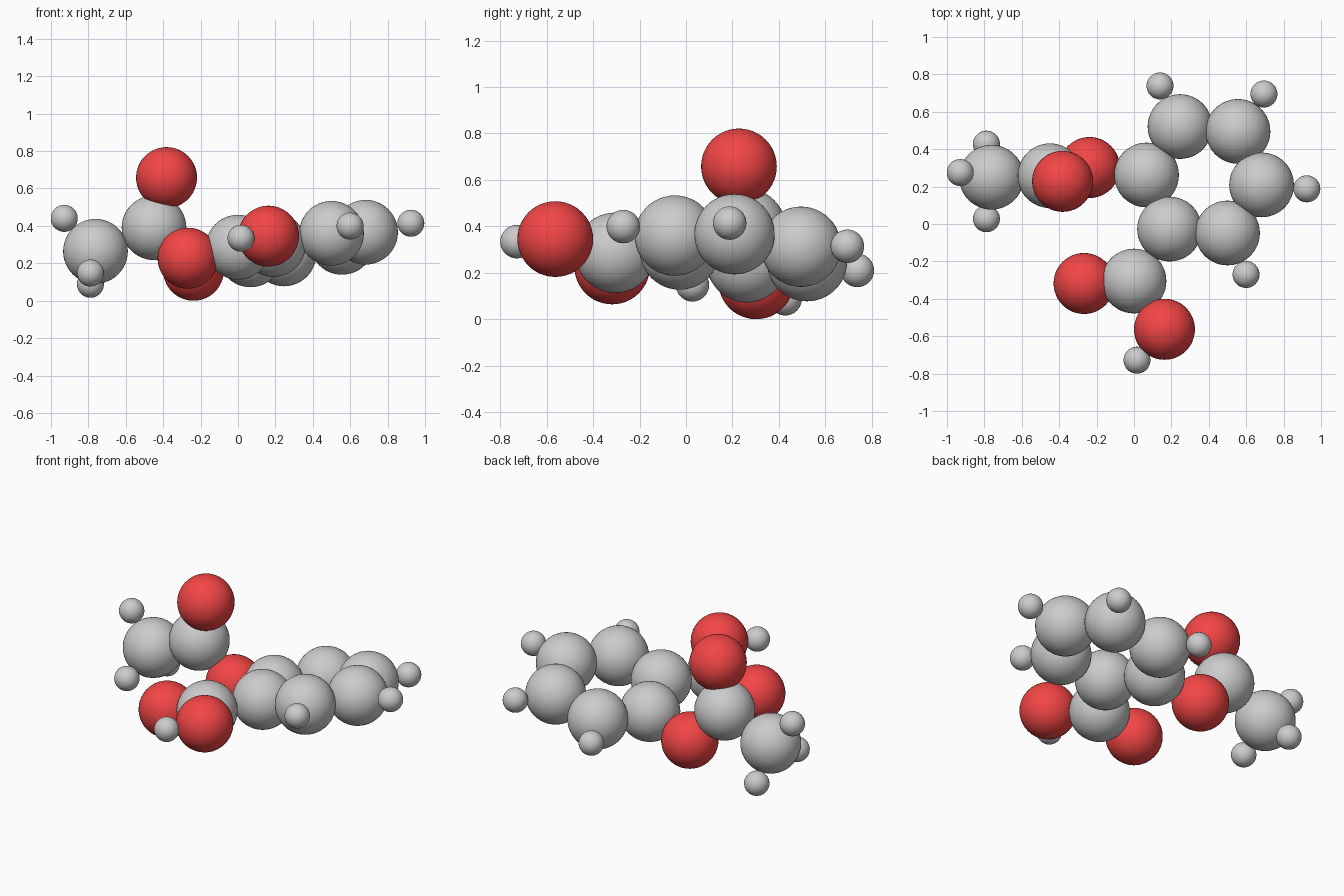
import bpy

if "Cube" in bpy.data.objects:
    bpy.data.objects.remove(bpy.data.objects["Cube"])

# Atom radii by element
RADIUS = {"carbon": 0.173, "oxygen": 0.163, "hydrogen": 0.072}

red = bpy.data.materials.new("oxygen_red")
red.diffuse_color = (0.9, 0.06, 0.06, 1.0)
red.use_nodes = True
red.node_tree.nodes["Principled BSDF"].inputs["Base Color"].default_value = red.diffuse_color


def atom(element, part, x, y, z):
    """Smooth ball for one atom."""
    bpy.ops.mesh.primitive_uv_sphere_add(
        segments=48, ring_count=24, radius=RADIUS[element], location=(x, y, z))
    ob = bpy.context.object
    ob.name = f"{element}_{part}"
    bpy.ops.object.shade_smooth()
    if element == "oxygen":
        ob.data.materials.append(red)


# Six-carbon ring
ring = [(0.067, 0.262, 0.245), (0.246, 0.521, 0.25), (0.556, 0.495, 0.312),
        (0.682, 0.209, 0.366), (0.50, -0.048, 0.36), (0.19, -0.027, 0.30)]
for i, p in enumerate(ring):
    atom("carbon", f"ring_{i + 1}", *p)

# Hydrogens around the ring
ring_h = [(0.139, 0.738, 0.21), (0.695, 0.695, 0.314),
          (0.924, 0.188, 0.414), (0.599, -0.27, 0.399)]
for i, p in enumerate(ring_h):
    atom("hydrogen", f"ring_{i + 2}", *p)

# Acid group
atom("carbon", "acid", 0.0, -0.305, 0.286)
atom("oxygen", "acid_double", -0.267, -0.318, 0.227)
atom("oxygen", "acid_hydroxyl", 0.163, -0.563, 0.345)
atom("hydrogen", "acid_hydroxyl", 0.016, -0.728, 0.334)

# Ester group
atom("oxygen", "ester_bridge", -0.238, 0.302, 0.163)
atom("carbon", "ester", -0.449, 0.258, 0.39)
atom("oxygen", "ester_double", -0.382, 0.228, 0.658)

# Methyl end
atom("carbon", "methyl", -0.762, 0.25, 0.264)
for i, p in enumerate([(-0.789, 0.427, 0.088), (-0.929, 0.275, 0.44),
                       (-0.789, 0.028, 0.148)]):
    atom("hydrogen", f"methyl_{i + 1}", *p)
